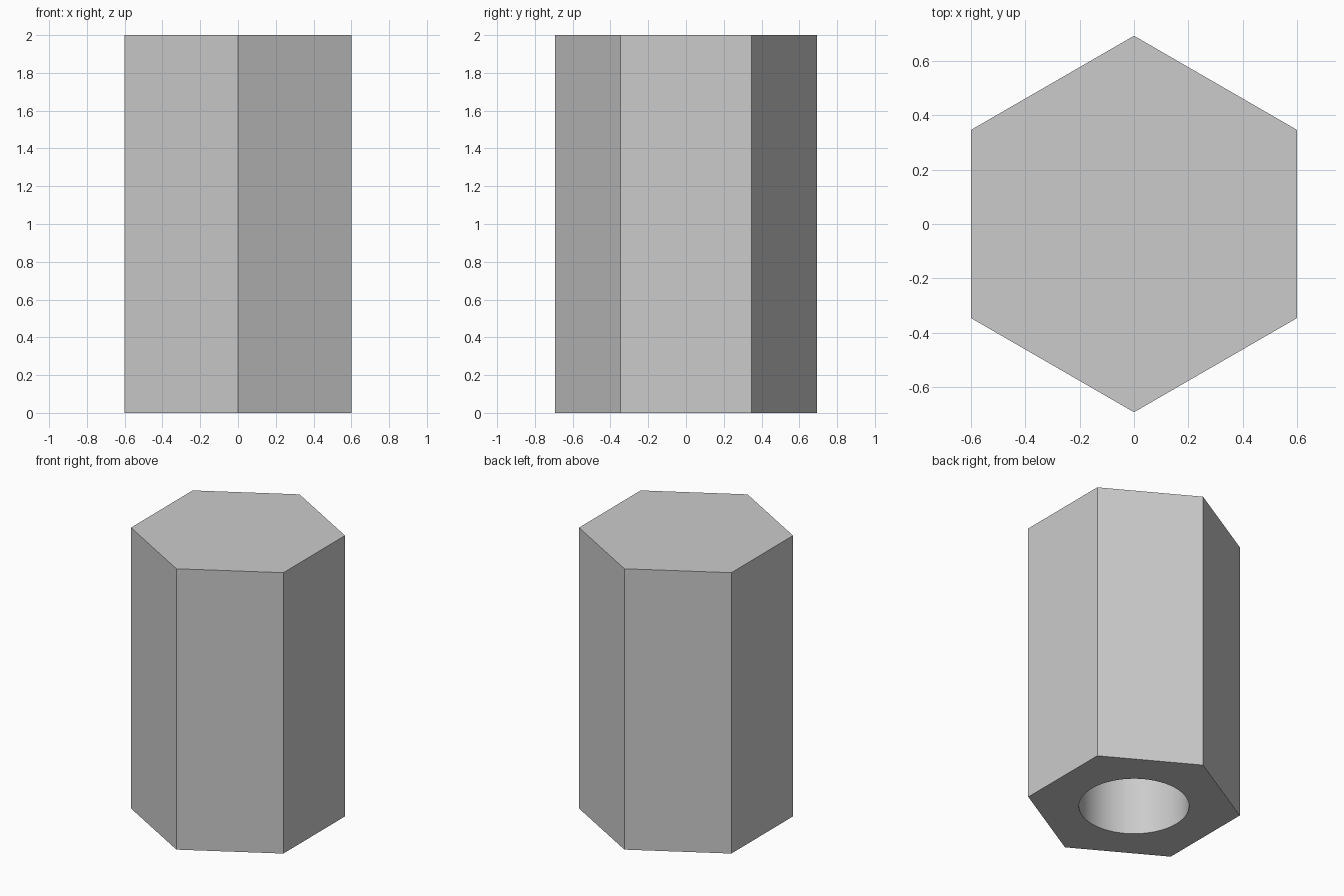
import bpy
import bmesh
import math

cube = bpy.data.objects.get("Cube")
if cube:
    bpy.data.objects.remove(cube, do_unlink=True)

HEIGHT = 2.0
HEX_RADIUS = 0.693
HOLE_RADIUS = 0.355
HOLE_DEPTH = 1.6
HOLE_SIDES = 96

# Plain grey material
grey = bpy.data.materials.new("plain grey")
grey.use_nodes = True
colour = (0.6, 0.6, 0.6, 1.0)
grey.diffuse_color = colour
grey.node_tree.nodes["Principled BSDF"].inputs["Base Color"].default_value = colour


def ring(bm, radius, z, sides):
    """Closed loop of edges, starting on the y axis."""
    verts = []
    for i in range(sides):
        a = math.pi / 2 + math.tau * i / sides
        verts.append(bm.verts.new((radius * math.cos(a), radius * math.sin(a), z)))
    edges = [bm.edges.new((verts[i - 1], verts[i])) for i in range(sides)]
    return verts, edges


def wall(bm, low, high):
    """Band of quads between two equal loops."""
    return [bm.faces.new((low[i - 1], low[i], high[i], high[i - 1]))
            for i in range(len(low))]


bm = bmesh.new()

# Hexagonal outside with a closed top
base, base_edges = ring(bm, HEX_RADIUS, 0, 6)
top, _ = ring(bm, HEX_RADIUS, HEIGHT, 6)
wall(bm, base, top)
bm.faces.new(top)

# Round blind hole, open at the bottom
mouth, mouth_edges = ring(bm, HOLE_RADIUS, 0, HOLE_SIDES)
end, _ = ring(bm, HOLE_RADIUS, HOLE_DEPTH, HOLE_SIDES)
for face in wall(bm, mouth, end):
    face.smooth = True
bm.faces.new(end)

# Flat underside around the hole
bmesh.ops.triangle_fill(bm, edges=base_edges + mouth_edges, use_beauty=True)
bmesh.ops.recalc_face_normals(bm, faces=bm.faces[:])

mesh = bpy.data.meshes.new("hex_standoff")
bm.to_mesh(mesh)
bm.free()
mesh.materials.append(grey)
standoff = bpy.data.objects.new("hex_standoff", mesh)
bpy.context.collection.objects.link(standoff)

# Smooth the bore and keep its rims sharp
bpy.context.view_layer.objects.active = standoff
standoff.select_set(True)
bpy.ops.object.shade_smooth_by_angle(angle=math.radians(30))
